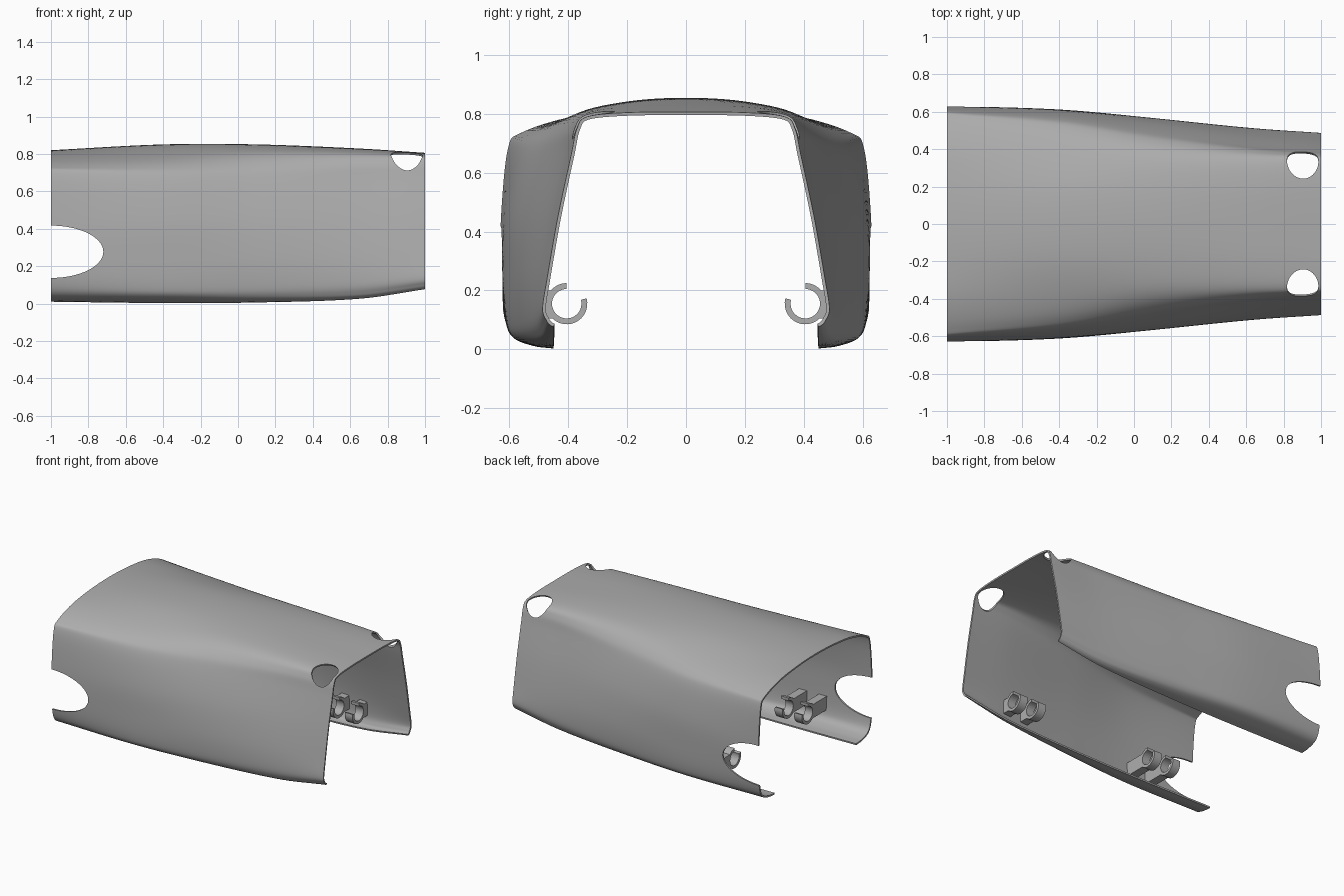
import bpy, bmesh, math
from mathutils import Vector, Matrix

old = bpy.data.objects.get("Cube")
if old:
    bpy.data.objects.remove(old, do_unlink=True)

grey = bpy.data.materials.new("plain grey")
grey.use_nodes = True
colour = (0.42, 0.42, 0.42, 1)
grey.diffuse_color = colour
grey.node_tree.nodes["Principled BSDF"].inputs["Base Color"].default_value = colour


def make_object(name, bm):
    """Turn a bmesh into a linked grey object."""
    bmesh.ops.recalc_face_normals(bm, faces=bm.faces)
    mesh = bpy.data.meshes.new(name)
    bm.to_mesh(mesh)
    bm.free()
    mesh.materials.append(grey)
    obj = bpy.data.objects.new(name, mesh)
    bpy.context.collection.objects.link(obj)
    return obj


def select_only(obj):
    bpy.ops.object.select_all(action="DESELECT")
    obj.select_set(True)
    bpy.context.view_layer.objects.active = obj


def spline(keys, points, t):
    """Smooth curve through points placed at the given keys."""
    last = len(keys) - 1
    i = max(k for k in range(last) if keys[k] <= t or k == 0)

    def slope(k):
        a, b = max(k - 1, 0), min(k + 1, last)
        return (points[b] - points[a]) / (keys[b] - keys[a])

    span = keys[i + 1] - keys[i]
    u = (t - keys[i]) / span
    bend = u * u * (3 - 2 * u)
    return (points[i] * (1 - bend) + points[i + 1] * bend
            + slope(i) * span * u * (1 - u) ** 2
            - slope(i + 1) * span * u * u * (1 - u))


# Half cross-sections of the cover, from bottom lip to crown, as (y, z)
sections = {
    -1.0: [(.45, .01), (.52, .018), (.585, .045), (.617, .11), (.63, .25), (.628, .45),
           (.605, .68), (.56, .735), (.4, .787), (.2, .812), (0, .82)],
    -0.4: [(.45, .003), (.52, .012), (.585, .04), (.607, .1), (.612, .25), (.604, .45),
           (.563, .66), (.51, .735), (.385, .793), (.2, .838), (0, .851)],
    0.1: [(.45, .006), (.505, .014), (.545, .04), (.563, .1), (.565, .25), (.542, .45),
          (.49, .65), (.445, .742), (.355, .807), (.2, .84), (0, .851)],
    0.65: [(.45, .026), (.475, .033), (.495, .053), (.511, .11), (.502, .25), (.467, .45),
           (.415, .66), (.39, .75), (.34, .802), (.2, .824), (0, .829)],
    1.0: [(.45, .077), (.462, .083), (.475, .1), (.487, .14), (.47, .25), (.435, .45),
          (.39, .66), (.37, .75), (.335, .79), (.2, .804), (0, .806)],
}
stations = list(sections)
rails = [[Vector(p) for p in rail] for rail in zip(*sections.values())]


def section_at(x):
    """Full mirrored outline of the cover at a given x."""
    half = [spline(stations, rail, x) for rail in rails]
    full = half + [Vector((-p.x, p.y)) for p in reversed(half[:-1])]
    keys = list(range(len(full)))
    steps = 6
    return [spline(keys, full, k / steps) for k in range((len(full) - 1) * steps + 1)]


# Cover shell lofted along x
bm = bmesh.new()
rows = []
row_count = 48
for r in range(row_count + 1):
    x = -1 + 2 * r / row_count
    rows.append([bm.verts.new((x, p.x, p.y)) for p in section_at(x)])
for a, b in zip(rows, rows[1:]):
    for k in range(len(a) - 1):
        bm.faces.new((a[k], a[k + 1], b[k + 1], b[k]))
cover = make_object("cover_shell", bm)
top_face = max(cover.data.polygons, key=lambda f: f.center.z)
if top_face.normal.z < 0:
    cover.data.flip_normals()
solid = cover.modifiers.new("thickness", "SOLIDIFY")
solid.thickness = 0.011
solid.offset = -1


def make_cutter(name, matrix):
    """Unit cylinder, shaped by a matrix, that cuts the cover."""
    bm = bmesh.new()
    bmesh.ops.create_cone(bm, cap_ends=True, segments=64, radius1=1, radius2=1,
                          depth=2, matrix=matrix)
    obj = make_object(name, bm)
    obj.hide_render = True
    cut = cover.modifiers.new(name, "BOOLEAN")
    cut.operation = "DIFFERENCE"
    cut.solver = "EXACT"
    cut.object = obj
    return obj


# Rounded side cutouts at the wide end, corner holes at the narrow end
cutters = [make_cutter("side_cutter", Matrix.Translation((-1, 0, 0.277))
                       @ Matrix.Diagonal((0.28, 1, 0.14, 1))
                       @ Matrix.Rotation(math.pi / 2, 4, "X"))]
for side in (-1, 1):
    cutters.append(make_cutter(
        "corner_cutter", Matrix.Translation((0.902, side * 0.313, 0.758))
        @ Matrix.Rotation(-side * 0.58, 4, "X")
        @ Matrix.Diagonal((0.084, 0.086, 0.15, 1))))
select_only(cover)
for modifier in list(cover.modifiers):
    bpy.ops.object.modifier_apply(modifier=modifier.name)
for obj in cutters:
    bpy.data.objects.remove(obj, do_unlink=True)
bpy.ops.object.shade_smooth_by_angle(angle=math.radians(40))


def make_clip(name, x, side):
    """Open ring on an arm that reaches the side wall."""
    width, outer, inner = 0.06, 0.07, 0.05
    centre_y, centre_z = 0.405, 0.155
    bm = bmesh.new()
    loops = []
    count = 28
    for k in range(count + 1):
        # The gap faces inward and up
        angle = math.radians(90 - 285 * k / count)
        loop = []
        for radius, dx in ((outer, -1), (outer, 1), (inner, 1), (inner, -1)):
            loop.append(bm.verts.new((x + dx * width / 2,
                                      side * (centre_y + radius * math.cos(angle)),
                                      centre_z + radius * math.sin(angle))))
        loops.append(loop)
    for a, b in zip(loops, loops[1:]):
        for k in range(4):
            n = (k + 1) % 4
            bm.faces.new((a[k], a[n], b[n], b[k]))
    bm.faces.new(loops[0])
    bm.faces.new(loops[-1])
    # Arm ends just inside the wall thickness
    outline = section_at(x)
    heights = (0.105, 0.2)
    wall = [min((p for p in outline if p.x > 0.46 and p.y > 0.06),
                key=lambda p: abs(p.y - z)).x - 0.006 for z in heights]
    corners = [(centre_y + inner, heights[0]), (wall[0], heights[0]),
               (wall[1], heights[1]), (centre_y + inner, heights[1])]
    ends = [[bm.verts.new((x + dx * width / 2, side * y, z)) for y, z in corners]
            for dx in (-1, 1)]
    for end in ends:
        bm.faces.new(end)
    for k in range(4):
        n = (k + 1) % 4
        bm.faces.new((ends[0][k], ends[0][n], ends[1][n], ends[1][k]))
    clip = make_object(name, bm)
    select_only(clip)
    bpy.ops.object.shade_smooth_by_angle(angle=math.radians(30))


# Two pairs of clips on each inner wall
for side, label in ((-1, "front"), (1, "back")):
    for number, x in enumerate((-0.63, -0.48, 0.47, 0.62)):
        make_clip(f"{label}_clip_{number + 1}", x, side)
